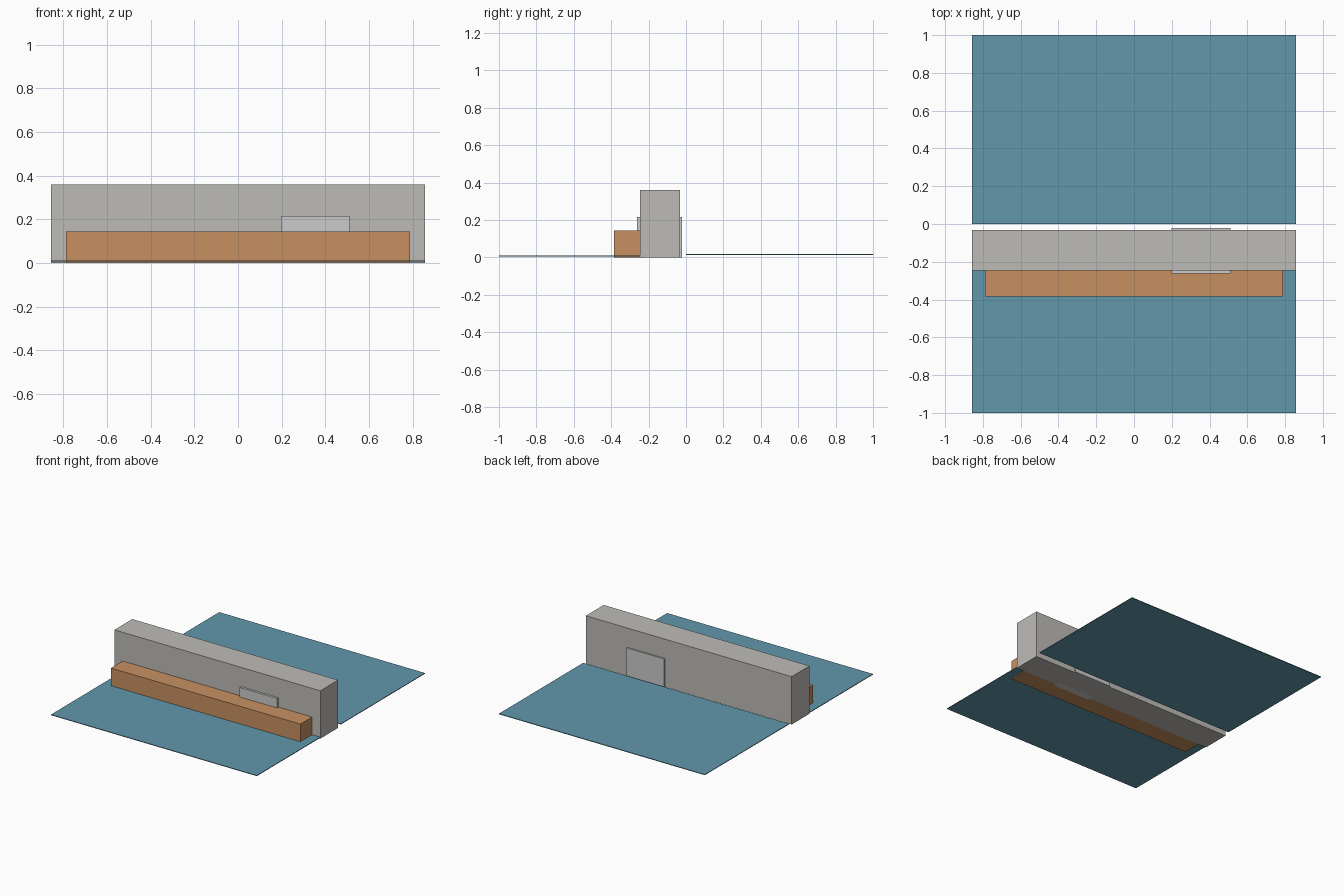
import bpy

if "Cube" in bpy.data.objects:
    bpy.data.objects.remove(bpy.data.objects["Cube"])


def material(name, rgb):
    m = bpy.data.materials.new(name)
    m.diffuse_color = (*rgb, 1)
    m.use_nodes = True
    m.node_tree.nodes["Principled BSDF"].inputs["Base Color"].default_value = m.diffuse_color
    return m


def box(name, x, y, z, mat=None):
    """Box from (min, max) ranges on each axis."""
    bpy.ops.mesh.primitive_cube_add(size=1, location=[sum(r) / 2 for r in (x, y, z)])
    ob = bpy.context.object
    ob.name = name
    ob.scale = [r[1] - r[0] for r in (x, y, z)]
    bpy.ops.object.transform_apply(location=False, rotation=False, scale=True)
    if mat:
        ob.data.materials.append(mat)
    return ob


blue = material("blue_floor", (0.12, 0.31, 0.41))
orange = material("orange_step", (0.58, 0.28, 0.12))
stone = material("warm_stone", (0.51, 0.50, 0.47))

# thin ground sheets on both sides of the wall
box("front_ground", (-0.857, 0.857), (-1.0, -0.245), (0.006, 0.011), blue)
box("back_ground", (-0.857, 0.857), (0.0, 1.0), (0.013, 0.018), blue)

# long wall with the doorway block passing through it
box("wall", (-0.857, 0.857), (-0.245, -0.033), (0.0, 0.36), stone)
box("doorway", (0.198, 0.51), (-0.262, -0.022), (0.0, 0.215))

# low step along the front of the wall
box("front_step", (-0.788, 0.788), (-0.384, -0.245), (0.0, 0.144), orange)
